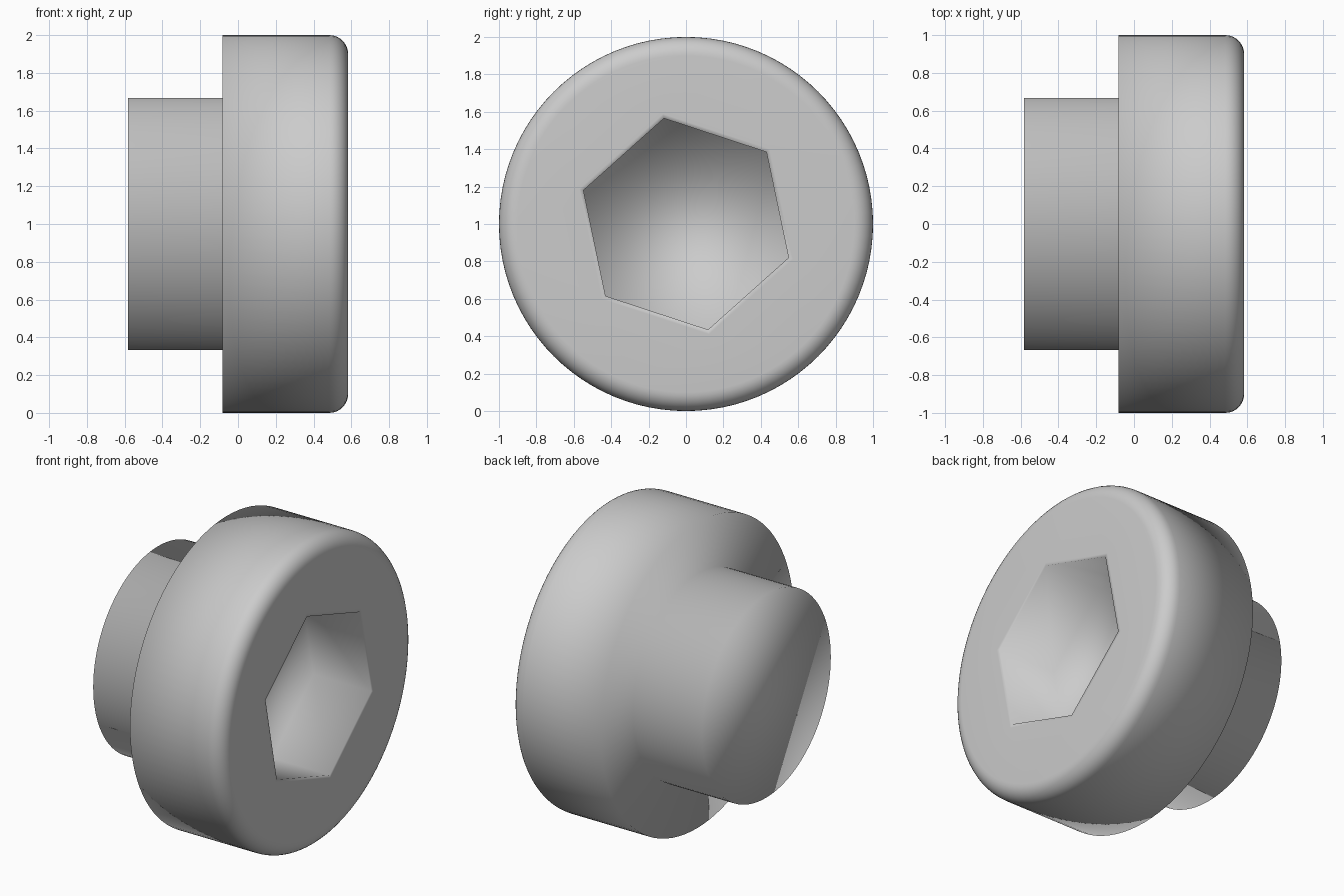
import bpy, bmesh
from math import sin, cos, pi, radians

if "Cube" in bpy.data.objects:
    bpy.data.objects.remove(bpy.data.objects["Cube"])

SEGMENTS = 96
FILLET = 0.1
FRONT, STEP, BACK = 0.583, -0.083, -0.583
SOCKET_R, SOCKET_DEPTH, SOCKET_TURN = 0.577, 0.42, radians(41.8)

bm = bmesh.new()


def ring(x, r, n=SEGMENTS, turn=0.0):
    """Closed loop of vertices around the x-directed axis at z = 1."""
    angles = [turn + 2 * pi * i / n for i in range(n)]
    return [bm.verts.new((x, r * cos(a), 1 + r * sin(a))) for a in angles]


def skin(loops):
    """Join successive loops with quads."""
    for a, b in zip(loops, loops[1:]):
        n = len(a)
        for i in range(n):
            j = (i + 1) % n
            bm.faces.new((a[i], a[j], b[j], b[i]))


def loop_edges(loop):
    return [bm.edges.get((v, loop[i - 1])) for i, v in enumerate(loop)]


# Shank and head outline, with the rounded front rim
profile = [(BACK, 0.667), (STEP, 0.667), (STEP, 1.0)]
for k in range(9):
    a = k / 8 * pi / 2
    profile.append((FRONT - FILLET + FILLET * sin(a), 1 - FILLET + FILLET * cos(a)))
outer = [ring(x, r) for x, r in profile]
skin(outer)
bm.faces.new(outer[0])

# Hexagonal socket with a narrow border on the front face
socket = [ring(x, r, 6, SOCKET_TURN) for x, r in (
    (FRONT, SOCKET_R + 0.025), (FRONT, SOCKET_R), (FRONT - SOCKET_DEPTH, SOCKET_R))]
skin(socket)
bm.faces.new(socket[-1])

# Flat front face between the rim and the socket
bmesh.ops.triangle_fill(bm, use_beauty=True,
                        edges=loop_edges(outer[-1]) + loop_edges(socket[0]))

bmesh.ops.recalc_face_normals(bm, faces=bm.faces)
for f in bm.faces:
    f.smooth = True

mesh = bpy.data.meshes.new("socket_screw")
bm.to_mesh(mesh)
bm.free()
bpy.context.collection.objects.link(bpy.data.objects.new("socket_screw", mesh))
